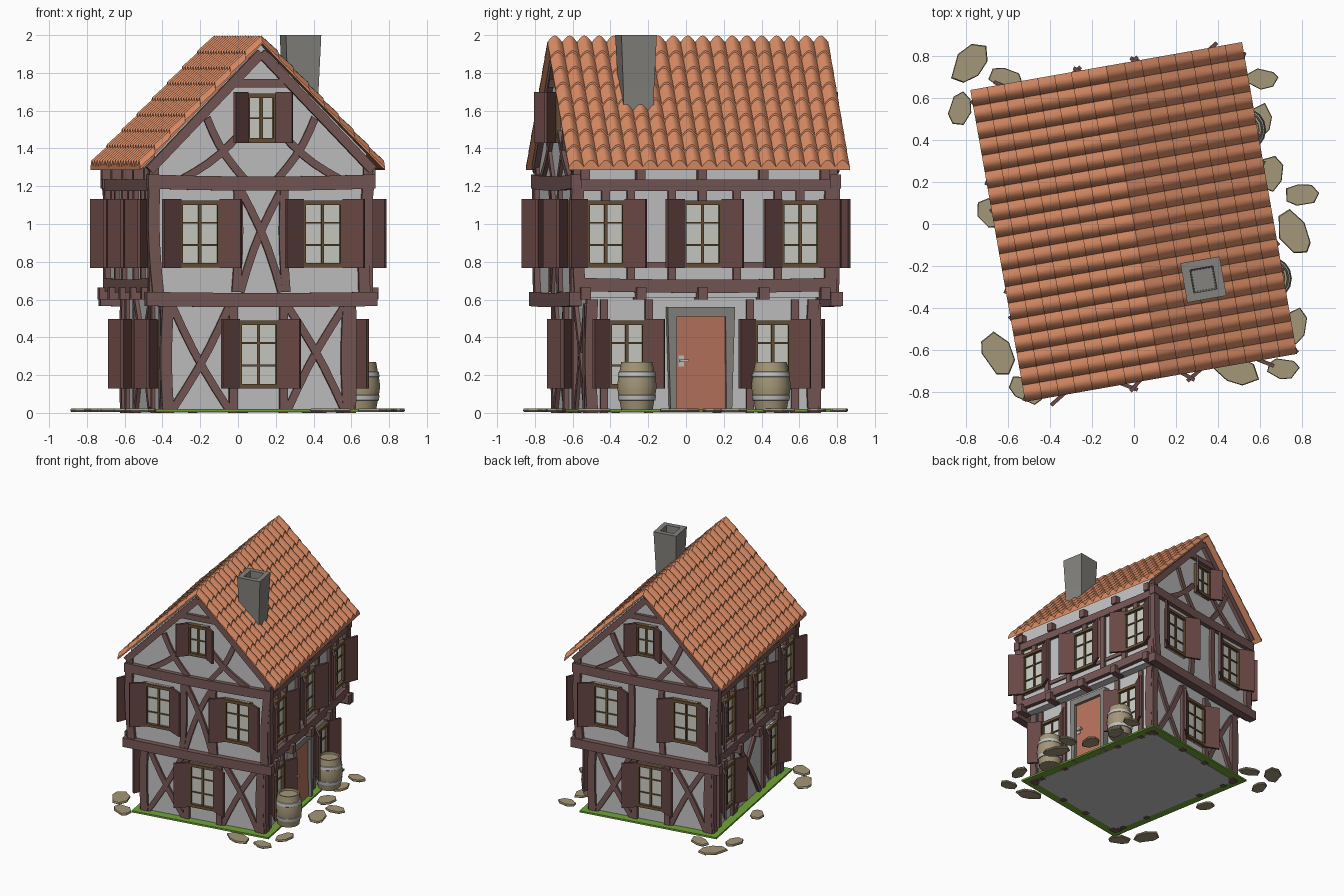
import bpy, bmesh, math, random
from mathutils import Matrix, Vector

if "Cube" in bpy.data.objects:
    bpy.data.objects.remove(bpy.data.objects["Cube"])
random.seed(4)

def lin(c):
    return c / 12.92 if c <= 0.04045 else ((c + 0.055) / 1.055) ** 2.4

COL = {"timber": (.46, .34, .33), "shutter_wood": (.41, .28, .27), "plaster": (.76, .76, .76),
       "glass": (.80, .80, .77), "window_wood": (.40, .31, .21), "roof_clay": (.84, .54, .39),
       "door_red": (.72, .45, .36), "grey_stone": (.52, .51, .49), "tan": (.64, .59, .47),
       "grass": (.44, .64, .22)}
MAT = {}
for k, c in COL.items():
    MAT[k] = bpy.data.materials.new(k)
    MAT[k].diffuse_color = (*[lin(x) for x in c], 1)
TURN = Matrix.Rotation(math.radians(10), 4, 'Z')     # whole house is turned
parts = {}

def part(name, *mats):
    if name not in parts:
        parts[name] = (bmesh.new(), mats)
    return parts[name][0]

def loft(bm, rings):
    """Closed solid through equal-length rings, capped at both ends."""
    vs = [[bm.verts.new(p) for p in r] for r in rings]
    n = len(vs[0])
    for a, b in zip(vs, vs[1:]):
        for i in range(n):
            bm.faces.new((a[i], a[(i + 1) % n], b[(i + 1) % n], b[i]))
    bm.faces.new(vs[0][::-1])
    bm.faces.new(vs[-1])

# a wall = (turn, distance of its face from the centre)
def walls(hx, hy):
    return {"F": (0, hy), "R": (90, hx), "B": (180, hy), "L": (270, hx)}
LOW, UP = walls(.50, .61), walls(.57, .69)

def P(w, u, v, d):
    a = math.radians(w[0])
    r = w[1] + d
    return Vector((u * math.cos(a) + r * math.sin(a), u * math.sin(a) - r * math.cos(a), v))

def box(bm, w, u0, u1, v0, v1, d0, d1):
    loft(bm, [[P(w, u, v, d) for u, v in ((u0, v0), (u1, v0), (u1, v1), (u0, v1))] for d in (d0, d1)])

def beam(w, a, b, wid=.05, d=.025, bow=0, name="timber_frame"):
    a, b = Vector(a), Vector(b)
    t = (b - a).normalized()
    q = Vector((-t.y, t.x))
    n = 5 if bow else 1
    rings = []
    for i in range(n + 1):
        c = a.lerp(b, i / n) + q * bow * math.sin(math.pi * i / n)
        rings.append([P(w, *(c + q * s * wid / 2), e) for s, e in ((-1, -.02), (1, -.02), (1, d), (-1, d))])
    loft(part(name, "timber"), rings)

def window(w, u, v0, v1, W=.21, rows=3, sh=.11):
    fr, gl, st = part("window_frames", "window_wood"), part("window_glass", "glass"), part("shutters", "shutter_wood")
    h = W / 2
    box(gl, w, u - h, u + h, v0, v1, -.01, .012)
    for s in (-1, 1):
        box(fr, w, u + s * h - .012, u + s * h + .012, v0, v1, -.01, .034)
        # open shutter, swung part of the way out
        x0, x1 = u + s * (h + .008), u + s * (h + sh)
        loft(st, [[P(w, x0, v, .022), P(w, x1, v, .085), P(w, x1 - s * .01, v, .10), P(w, x0 - s * .01, v, .038)]
                  for v in (v0 - .002, v1 + .008)])
    for v in (v0 + .012, v1 - .012):
        box(fr, w, u - h, u + h, v - .012, v + .012, -.01, .036)
    box(fr, w, u - .008, u + .008, v0, v1, 0, .022)
    for i in range(1, rows):
        v = v0 + (v1 - v0) * i / rows
        box(fr, w, u - h, u + h, v - .005, v + .005, 0, .02)

def cross(w, u0, u1, v0, v1, bow=.02, wid=.04):
    beam(w, (u0, v0), (u1, v1), wid, .018, bow)
    beam(w, (u1, v0), (u0, v1), wid, .021, -bow)

# plaster bodies: lower storey box, upper storey with gables
bm = part("plaster_walls", "plaster")
loft(bm, [[(-.5, -.61, z), (.5, -.61, z), (.5, .61, z), (-.5, .61, z)] for z in (.003, .63)])
loft(bm, [[(-.57, y, .61), (.57, y, .61), (.57, y, 1.37), (0, y, 1.95), (-.57, y, 1.37)] for y in (-.69, .69)])

# gable ends, front and back
for k in "FB":
    lo, up = LOW[k], UP[k]
    window(lo, 0, .13, .49)
    for s in (-1, 1):
        beam(lo, (s * .485, 0), (s * .485, .58), .06, .025, .012)
        beam(lo, (s * .135, 0), (s * .135, .58), .045)
        cross(lo, s * .16, s * .46, .02, .56, .015)
        beam(up, (s * .555, .64), (s * .575, 1.2), .06, .03, .012)
        beam(up, (s * .135, .64), (s * .125, 1.18), .045, .022, s * .01)
        window(up, s * .33, .77, 1.125)
        # rafters and gable braces
        beam(up, (s * .60, 1.285), (0, 1.905), .05, .03)
        beam(up, (s * .29, 1.56), (s * .09, 1.24), .04, .018, s * .02)
        beam(up, (s * .42, 1.24), (s * .11, 1.48), .04, .021, s * .02)
    if k == "F":
        cross(up, -.11, .11, .64, 1.18, .02)
    beam(up, (-.61, 1.225), (.61, 1.225), .075, .035, -.012)
    beam(up, (-.62, .603), (.62, .603), .075, .045, -.006)
    beam(up, (-.17, 1.745), (.17, 1.745), .045, .025)
    window(up, 0, 1.43, 1.69, .15, 2, .085)

# long sides
for k in "RL":
    lo, up = LOW[k], UP[k]
    f = 1 if k == "R" else -1
    for u in (-.535, -.015, .51):
        window(up, f * u, .77, 1.125, .20)
        beam(up, (f * u, 1.12), (f * u, 1.2), .045)
    for u in (-.30, .27):
        beam(up, (f * (u - .10), .68), (f * (u - .10), 1.2), .04)
        beam(up, (f * (u + .12), .68), (f * (u + .12), 1.2), .04)
    for s in (-1, 1):
        beam(lo, (s * .595, 0), (s * .595, .6), .06, .025, .01)
        beam(up, (s * .675, .64), (s * .68, 1.3), .06, .03, .01)
    beam(up, (-.69, .68), (.69, .68), .07, .035, -.01)
    beam(up, (-.69, 1.205), (.69, 1.205), .06, .03)
    beam(up, (-.69, .785), (.69, .785), .03, .012)
    bm = part("joist_ends", "timber")
    for u in (-.65, -.35, -.02, .31, .64):
        box(bm, up, u - .026, u + .026, .60, .665, -.05, .065)
        box(bm, up, u - .024, u + .024, 1.235, 1.30, -.05, .05)
    for u in (-.41, .375):
        window(lo, f * u, .13, .49, .19, 3, .10)
        beam(lo, (f * u - .12, 0), (f * u - .12, .6), .04, .018)
        beam(lo, (f * u + .12, 0), (f * u + .12, .6), .04, .018)
    if k == "L":
        cross(lo, -.22, .22, .02, .6)

# door with stone surround
w, c = LOW["R"], -.015
box(part("door", "door_red"), w, c - .135, c + .135, .01, .515, -.01, .03)
bm = part("door_surround", "grey_stone")
for s in (-1, 1):
    loft(bm, [[P(w, c + s * a, .005, d), P(w, c + s * b, .005, d), P(w, c + s * .18, .52, d), P(w, c + s * .13, .52, d)]
              for d in (-.01, .055) for a, b in ((.135, .165),)])
box(bm, w, c - .18, c + .18, .51, .56, -.01, .055)
bm = part("door_handle", "plaster")
box(bm, w, c - .12, c - .09, .245, .305, .03, .036)
box(bm, w, c - .115, c - .065, .27, .282, .036, .05)

# clay tile roof: slab plus rows of arched tiles on each slope
bm = part("roof_slab", "roof_clay")
Y0, Y1, SL, EAVE = -.745, .765, 1.02, .65
def roof(s, u, y, h):
    return (s * u, y, 1.955 - SL * u + 1.43 * h)
for s in (-1, 1):
    loft(bm, [[roof(s, 0, y, 0), roof(s, EAVE, y, 0), roof(s, EAVE, y, .007), roof(s, 0, y, .007)] for y in (Y0, Y1)])
bm = part("roof_tiles", "roof_clay")
ROWS, COLS = 8, 19
pitch, L = (Y1 - Y0) / COLS, EAVE / ROWS
for s in (-1, 1):
    for r in range(ROWS):
        for cidx in range(COLS):
            y = Y0 + cidx * pitch
            rings = []
            for u, lift in ((r * L, .005), ((r + 1) * L + .008, .013)):
                ring = [roof(s, u, y + pitch * i / 6, lift + .025 * math.sin(math.pi * i / 6)) for i in range(7)]
                rings.append(ring + [roof(s, u, y + pitch, .002), roof(s, u, y, .002)])
            loft(bm, rings)

# hollow chimney, slightly wider at the top
def sq(h, z):
    return [(.28 + a * h, -.318 + b * h, z) for a, b in ((-1, -1), (1, -1), (1, 1), (-1, 1))]
loft(part("chimney", "grey_stone"), [sq(.078, 1.5), sq(.083, 1.72), sq(.095, 2.0), sq(.056, 2.0), sq(.05, 1.85)])

# grass rim around the base
bm = part("grass_rim", "grass")
for x0, x1, y0, y1 in ((-.57, .57, -.68, -.59), (-.57, .57, .59, .68), (-.57, -.48, -.59, .59), (.48, .57, -.59, .59)):
    loft(bm, [[(x0, y0, z), (x1, y0, z), (x1, y1, z), (x0, y1, z)] for z in (.006, .02)])

# flat paving stones: x, y, half sizes, angle
bm = part("paving_stones", "tan")
for x, y, a, b, ang in ((-.78, .77, .12, .075, 50), (-.61, .69, .09, .055, -20), (-.83, .55, .09, .055, 80),
                        (-.69, .05, .08, .06, -60), (-.65, -.62, .12, .075, -60), (-.51, -.79, .09, .065, -30),
                        (.49, -.70, .11, .07, -20), (.71, -.69, .085, .055, 0), (.77, -.49, .09, .055, 80),
                        (.76, -.04, .12, .075, -60), (.80, .14, .085, .055, 0), (.65, .24, .09, .07, 70),
                        (.61, .69, .08, .055, 0), (.60, .49, .09, .06, 70)):
    R = Matrix.Rotation(math.radians(ang), 3, 'Z')
    rim = []
    for i in range(7):
        t = 2 * math.pi * (i + random.uniform(-.2, .2)) / 7
        rim.append(R @ Vector((a * math.cos(t), b * math.sin(t), 0)) * random.uniform(.9, 1.05))
    loft(bm, [[TURN.inverted() @ (p * k + Vector((x, y, z))) for p in rim] for k, z in ((.93, .006), (1, .012), (.95, .024))])

# barrels with pale hoops
prof = [(.083, .015), (.092, .065), (.098, .067), (.101, .092), (.098, .094), (.105, .142), (.098, .19),
        (.101, .192), (.098, .217), (.092, .219), (.083, .27), (.072, .27), (.070, .255)]
for i, (x, y) in enumerate(((.648, -.26), (.525, .45))):
    bm = part("barrel_%d" % (i + 1), "tan", "plaster")
    loft(bm, [[TURN.inverted() @ Vector((x + r * math.cos(t * math.pi / 8), y + r * math.sin(t * math.pi / 8), z))
               for t in range(16)] for r, z in prof])
    for f in bm.faces:
        z = f.calc_center_median().z
        if .064 < z < .095 or .189 < z < .22:
            f.material_index = 1

# make the objects
for name, (bm, mats) in parts.items():
    bmesh.ops.recalc_face_normals(bm, faces=bm.faces)
    bm.transform(TURN)
    me = bpy.data.meshes.new(name)
    bm.to_mesh(me)
    bm.free()
    for m in mats:
        me.materials.append(MAT[m])
    ob = bpy.data.objects.new(name, me)
    bpy.context.collection.objects.link(ob)
    if name.startswith(("roof_tiles", "barrel")):
        bpy.ops.object.select_all(action='DESELECT')
        ob.select_set(True)
        bpy.context.view_layer.objects.active = ob
        bpy.ops.object.shade_smooth_by_angle(angle=math.radians(40))

for m in bpy.data.materials:
    if m.users and not m.is_grease_pencil:
        m.use_nodes = True
        m.node_tree.nodes["Principled BSDF"].inputs["Base Color"].default_value = m.diffuse_color
